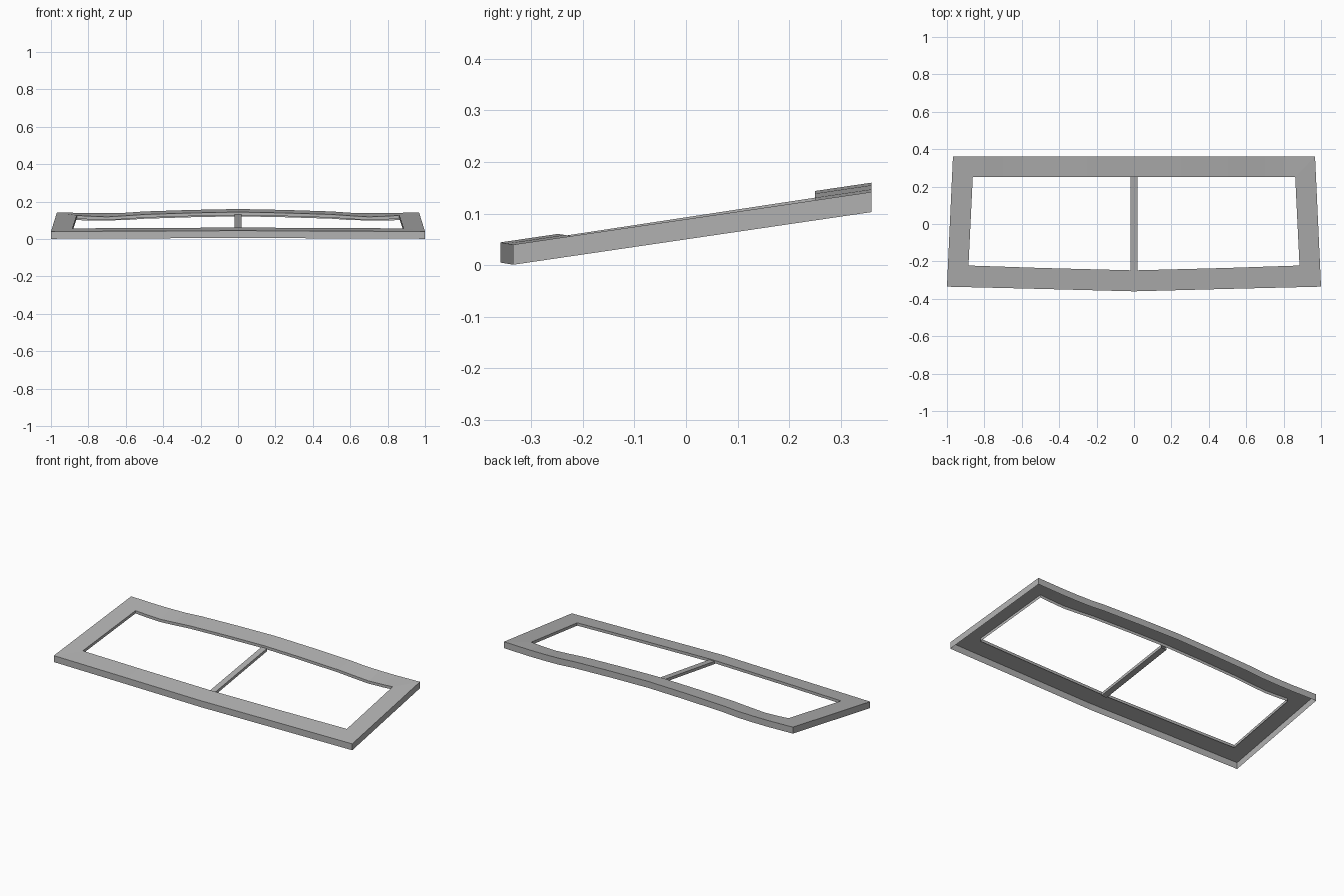
import bpy
import bmesh

if "Cube" in bpy.data.objects:
    bpy.data.objects.remove(bpy.data.objects["Cube"], do_unlink=True)

GREY = (0.45, 0.45, 0.45, 1.0)
mat = bpy.data.materials.new("plain grey")
mat.use_nodes = True
mat.diffuse_color = GREY
mat.node_tree.nodes["Principled BSDF"].inputs["Base Color"].default_value = GREY

OUTER_DROP = 0.039
INNER_DROP = 0.017


def slope(y):
    """Height of the tilted frame plane at depth y."""
    return 0.04 + 0.147 * (y + 0.335)


def mirrored(half):
    """Mirror points listed from the centre outwards, giving left-to-right order."""
    return [(-x, y, z) for x, y, z in reversed(half[1:])] + half


def make_object(name, strips):
    """Each strip is a pair of equally long point rows joined by quads."""
    bm = bmesh.new()
    for row_a, row_b in strips:
        a = [bm.verts.new(p) for p in row_a]
        b = [bm.verts.new(p) for p in row_b]
        for i in range(len(a) - 1):
            bm.faces.new((a[i], a[i + 1], b[i + 1], b[i]))
    bmesh.ops.remove_doubles(bm, verts=bm.verts, dist=0.0001)
    bmesh.ops.recalc_face_normals(bm, faces=bm.faces)
    # Keep the top sheet facing up
    top = max(bm.faces, key=lambda f: abs(f.normal.z))
    if top.normal.z < 0:
        bmesh.ops.reverse_faces(bm, faces=bm.faces)
    mesh = bpy.data.meshes.new(name)
    bm.to_mesh(mesh)
    bm.free()
    mesh.materials.append(mat)
    obj = bpy.data.objects.new(name, mesh)
    bpy.context.collection.objects.link(obj)
    return obj


def lowered(row, drop):
    return [(x, y, z - drop) for x, y, z in row]


def rail(outer, inner):
    """Top sheet with a deep outer skirt and a shallow inner lip, open below."""
    return [(outer, inner),
            (outer, lowered(outer, OUTER_DROP)),
            (inner, lowered(inner, INNER_DROP))]


# Rear rail: arched in the middle with a shallow dip near each end
arch = [(0, 0.018), (0.25, 0.013), (0.5, 0.005), (0.6, -0.002),
        (0.7, -0.008), (0.8, -0.004)]
back_out = mirrored([(x, 0.36, slope(0.36) + max(h, -0.004)) for x, h in arch]
                    + [(0.968, 0.36, slope(0.36))])
back_in = mirrored([(x, 0.25, slope(0.25) + h) for x, h in arch]
                   + [(0.862, 0.25, slope(0.25))])

# Front rail: bowed forward and lifted slightly in the middle
bow = [(0, -0.36, 0.008), (0.5, -0.347, 0.004)]
front_out = mirrored([(x, y, slope(y) + h) for x, y, h in bow]
                     + [(1.0, -0.335, slope(-0.335))])
front_in = mirrored([(x, y + 0.112, slope(y + 0.112) + h) for x, y, h in bow]
                    + [(0.885, -0.222, slope(-0.222))])

strips = rail(back_out, back_in) + rail(front_out, front_in)

# Side rails join the rail ends
for end in (0, -1):
    strips += rail([front_out[end], back_out[end]], [front_in[end], back_in[end]])
make_object("window_frame", strips)

# Centre bar runs between the rails
bar_left = [(-0.018, -0.25, 0.055), (-0.018, 0.25, 0.131)]
bar_right = [(0.018, y, z) for x, y, z in bar_left]
make_object("centre_bar", [(bar_left, bar_right),
                           (bar_left, lowered(bar_left, INNER_DROP)),
                           (bar_right, lowered(bar_right, INNER_DROP)),
                           (lowered(bar_left, INNER_DROP), lowered(bar_right, INNER_DROP))])
